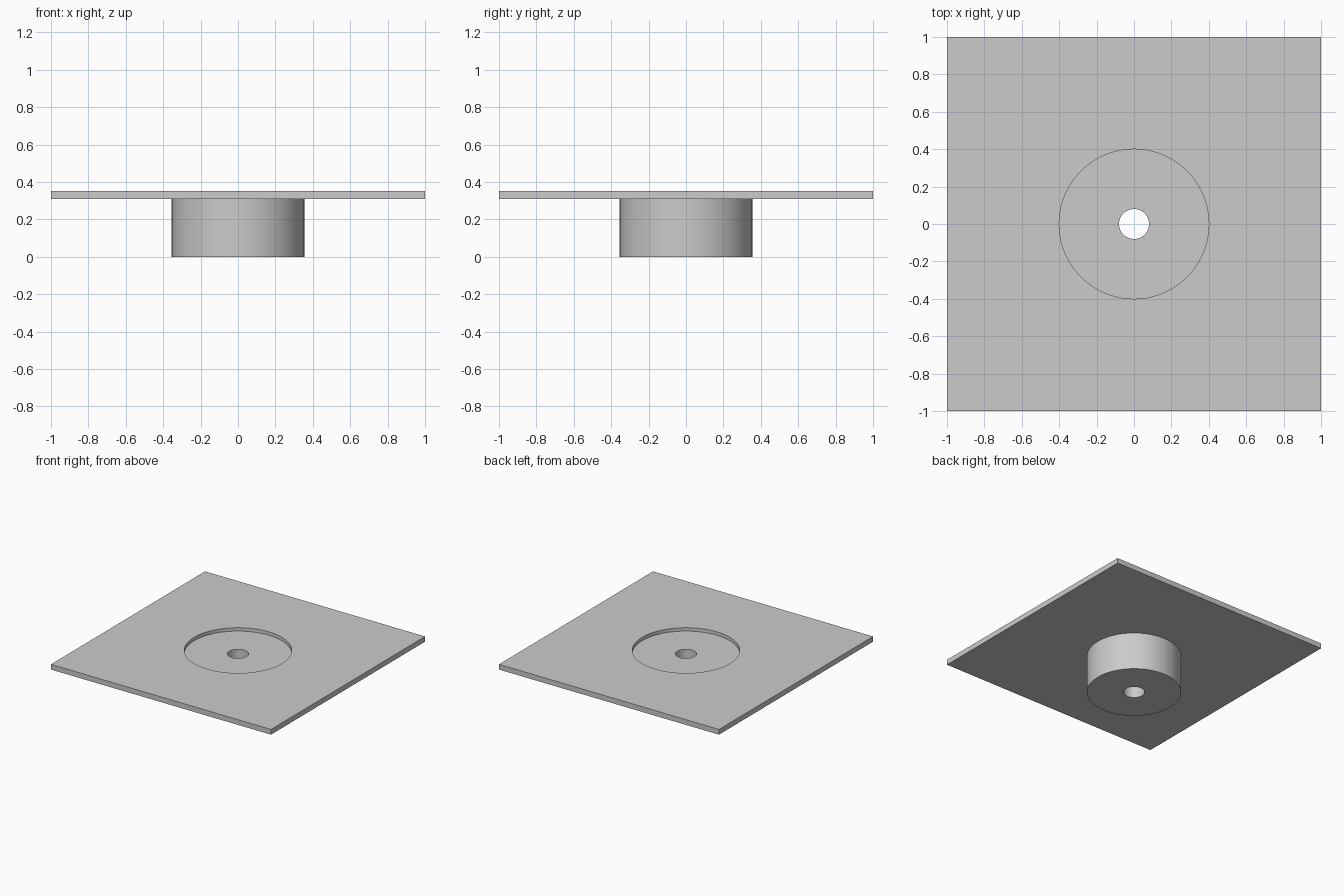
import bpy

PLATE_BOTTOM, PLATE_TOP = 0.31, 0.353
RECESS_FLOOR = 0.325

cube = bpy.data.objects.get("Cube")
if cube:
    bpy.data.objects.remove(cube, do_unlink=True)

grey = bpy.data.materials.new("light_grey")
grey.use_nodes = True
colour = (0.6, 0.6, 0.6, 1)
grey.diffuse_color = colour
grey.node_tree.nodes["Principled BSDF"].inputs["Base Color"].default_value = colour


def cylinder(name, radius, bottom, top):
    bpy.ops.mesh.primitive_cylinder_add(
        vertices=96, radius=radius, depth=top - bottom,
        location=(0, 0, (bottom + top) / 2))
    obj = bpy.context.object
    obj.name = name
    obj.data.materials.append(grey)
    return obj


def combine(target, tool, operation):
    mod = target.modifiers.new(tool.name, "BOOLEAN")
    mod.operation, mod.solver, mod.object = operation, "EXACT", tool
    bpy.context.view_layer.objects.active = target
    bpy.ops.object.modifier_apply(modifier=mod.name)
    bpy.data.objects.remove(tool, do_unlink=True)


# Thin square plate
bpy.ops.mesh.primitive_cube_add(size=2, location=(0, 0, (PLATE_BOTTOM + PLATE_TOP) / 2))
plate = bpy.context.object
plate.name = "plate_with_hub"
plate.scale.z = (PLATE_TOP - PLATE_BOTTOM) / 2
bpy.ops.object.transform_apply(location=True, rotation=False, scale=True)
plate.data.materials.append(grey)

# Round hub below, shallow recess on top, and bore through the middle
combine(plate, cylinder("hub", 0.355, 0, 0.318), "UNION")
combine(plate, cylinder("recess_cutter", 0.4, RECESS_FLOOR, 0.5), "DIFFERENCE")
combine(plate, cylinder("bore_cutter", 0.08, -0.2, 0.6), "DIFFERENCE")

# Smooth round walls with sharp rims
bpy.ops.object.select_all(action="DESELECT")
plate.select_set(True)
bpy.context.view_layer.objects.active = plate
bpy.ops.object.shade_smooth_by_angle()
